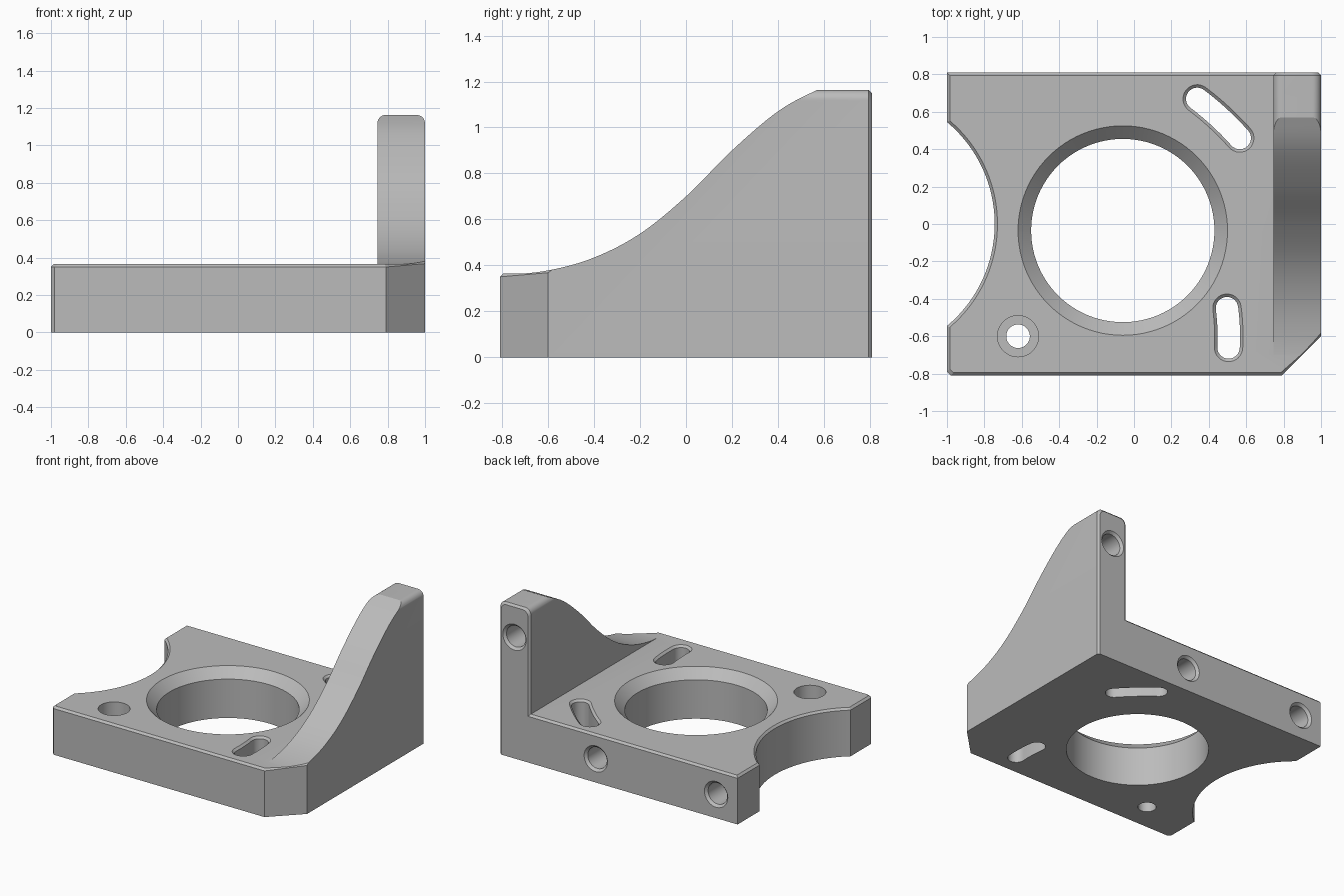
import bpy, bmesh
from math import sin, cos, acos, pi, radians
from mathutils import Vector

if "Cube" in bpy.data.objects:
    bpy.data.objects.remove(bpy.data.objects["Cube"])

TOP, HEIGHT, HALF, EDGE = 0.365, 1.163, 0.81, 0.015

grey = bpy.data.materials.new("plain grey")
grey.use_nodes = True
grey.diffuse_color = (0.5, 0.5, 0.5, 1)
grey.node_tree.nodes["Principled BSDF"].inputs["Base Color"].default_value = (0.5, 0.5, 0.5, 1)


def loft(name, rings):
    """Solid through equal-length rings of 3D points, capped at both ends."""
    bm = bmesh.new()
    loops = [[bm.verts.new(p) for p in ring] for ring in rings]
    n = len(loops[0])
    for a, b in zip(loops, loops[1:]):
        for i in range(n):
            j = (i + 1) % n
            bm.faces.new((a[i], a[j], b[j], b[i]))
    bm.faces.new(loops[0])
    bm.faces.new(loops[-1])
    bmesh.ops.recalc_face_normals(bm, faces=bm.faces)
    mesh = bpy.data.meshes.new(name)
    bm.to_mesh(mesh)
    bm.free()
    mesh.materials.append(grey)
    obj = bpy.data.objects.new(name, mesh)
    bpy.context.collection.objects.link(obj)
    return obj


def combine(target, tool, operation):
    """Apply a boolean and throw the tool away."""
    mod = target.modifiers.new("join", 'BOOLEAN')
    mod.operation, mod.object, mod.solver = operation, tool, 'EXACT'
    bpy.context.view_layer.objects.active = target
    bpy.ops.object.modifier_apply(modifier=mod.name)
    bpy.data.objects.remove(tool)


def arc(cx, cy, r, start, end, n):
    return [(cx + r * cos(start + (end - start) * i / n),
             cy + r * sin(start + (end - start) * i / n)) for i in range(n + 1)]


def circle(cx, cy, r, n=96):
    return arc(cx, cy, r, 0, 2 * pi, n)[:-1]


def at_z(points, z):
    return [(x, y, z) for x, y in points]


def at_y(points, y):
    return [(x, y, z) for x, z in points]


# Base plate with a scooped left side and a chamfered top rim
def plate_outline(d):
    cx, r = -1.455, 0.71 + d
    a = acos((-1 + d - cx) / r)
    left, front, nip = -1 + d, -HALF + d, 0.02
    return ([(left, front + nip), (left + nip, front), (0.9, front),
             (0.9, HALF - d), (left, HALF - d)] + arc(cx, 0, r, a, -a, 64))


body = loft("angle_bracket", [at_z(plate_outline(0), 0),
                              at_z(plate_outline(0), TOP - EDGE),
                              at_z(plate_outline(EDGE), TOP)])

# Side wall: sweeping side profile trimmed by a round-topped cross-section
sweep = [(-1.0, 0.358), (-0.79, 0.36), (-0.6, 0.378), (-0.4, 0.434), (-0.2, 0.538),
         (0, 0.70), (0.2, 0.90), (0.4, 1.07), (0.57, HEIGHT), (0.74, 1.235)]
curve = []
for k in range(1, len(sweep) - 2):
    p0, p1, p2, p3 = [Vector(p) for p in sweep[k - 1:k + 3]]
    for s in range(8):
        t = s / 8
        curve.append(0.5 * (2 * p1 + (p2 - p0) * t + (2 * p0 - 5 * p1 + 4 * p2 - p3) * t * t
                            + (3 * p1 - p0 - 3 * p2 + p3) * t ** 3))
side = [(-0.79, 0)] + [tuple(p) for p in curve] + [(0.57, HEIGHT), (0.9, HEIGHT), (0.9, 0)]


def wall_section(d):
    r, x0, x1, z = 0.045, 0.745 + d, 1 - d, HEIGHT - d
    return ([(x0, -0.1), (x1, -0.1)] + arc(x1 - r, z - r, r, 0, pi / 2, 10)
            + arc(x0 + r, z - r, r, pi / 2, pi, 10))


wall = loft("side_wall", [[(x, y, z) for y, z in side] for x in (0.6, 1.1)])
section = loft("wall_section", [at_y(wall_section(0), -0.9),
                                at_y(wall_section(0), HALF - EDGE),
                                at_y(wall_section(EDGE), HALF)])
combine(wall, section, 'INTERSECT')
combine(body, wall, 'UNION')

# Clipped front corner with a chamfer that climbs with the wall
start, end = Vector((0.79, -HALF, 0)), Vector((1, -0.6, 0))
along = end - start
out = Vector((1, -1, 0)).normalized()
rings = []
for t in (-1, 2):
    base = start + along * t
    rim = TOP - EDGE + 0.018 * t
    shape = [(0, -0.2), (0, rim), (-0.06, rim + 0.06), (0.6, rim + 0.06), (0.6, -0.2)]
    rings.append([base + out * u + Vector((0, 0, z)) for u, z in shape])
combine(body, loft("corner_cutter", rings), 'DIFFERENCE')

# Large bore with a wide chamfer
bore = [(0.49, -0.1), (0.49, TOP - 0.07), (0.56, TOP), (0.56, TOP + 0.1)]
combine(body, loft("bore_cutter", [at_z(circle(-0.06, -0.035, r), z) for r, z in bore]),
        'DIFFERENCE')

# Pivot hole with a counterbore
px, py = -0.62, -0.6
pivot = [(0.063, -0.1), (0.063, 0.16), (0.11, 0.16), (0.11, 0.5)]
combine(body, loft("pivot_cutter", [at_z(circle(px, py, r, 48), z) for r, z in pivot]),
        'DIFFERENCE')


# Curved slots centred on the pivot hole
def slot(radius, a0, a1, r):
    ends = [(px + radius * cos(a), py + radius * sin(a)) for a in (a0, a1)]
    return (arc(px, py, radius + r, a0, a1, 12) + arc(*ends[1], r, a1, a1 + pi, 16)[1:]
            + arc(px, py, radius - r, a1, a0, 12)[1:]
            + arc(*ends[0], r, a0 + pi, a0 + 2 * pi, 16)[1:-1])


for radius, a0, a1 in ((1.127, -3.05, 7.65), (1.59, 41.8, 52.95)):
    levels = [(0.06, -0.1), (0.06, TOP - EDGE), (0.076, TOP), (0.076, TOP + 0.05)]
    combine(body, loft("slot_cutter", [at_z(slot(radius, radians(a0), radians(a1), r), z)
                                       for r, z in levels]), 'DIFFERENCE')

# Blind holes in the back face
for x, z in ((0.872, 0.92), (0.19, 0.18), (-0.82, 0.18)):
    depths = [(0.08, 0.5), (0.08, HALF - 0.018), (0.098, HALF), (0.098, HALF + 0.1)]
    combine(body, loft("back_hole_cutter", [at_y(circle(x, z, r, 48), y) for r, y in depths]),
            'DIFFERENCE')

# Smooth curved surfaces, crisp edges
bpy.ops.object.select_all(action='DESELECT')
body.select_set(True)
bpy.context.view_layer.objects.active = body
bpy.ops.object.shade_smooth_by_angle(angle=radians(18))
